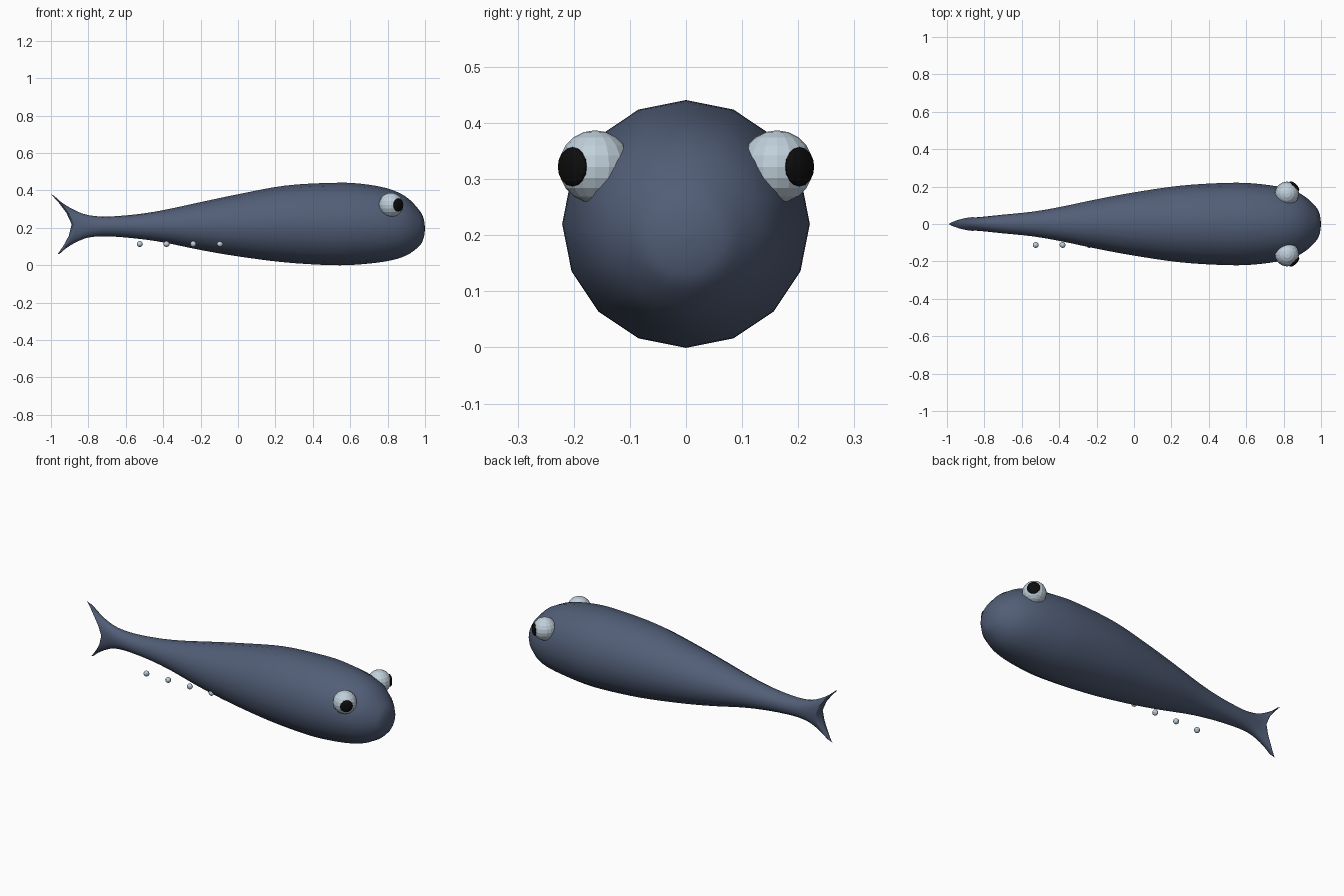
import bpy, bmesh, math
from mathutils import Vector

cube = bpy.data.objects.get("Cube")
if cube:
    bpy.data.objects.remove(cube, do_unlink=True)


def material(name, rgb):
    m = bpy.data.materials.new(name)
    m.use_nodes = True
    m.diffuse_color = (*rgb, 1)
    m.node_tree.nodes["Principled BSDF"].inputs["Base Color"].default_value = (*rgb, 1)
    return m


slate = material("slate blue", (0.083, 0.112, 0.185))
pale = material("pale blue grey", (0.53, 0.63, 0.71))
black = material("black", (0.004, 0.004, 0.004))


def finish(bm, name, mat, smooth):
    mesh = bpy.data.meshes.new(name)
    bmesh.ops.recalc_face_normals(bm, faces=bm.faces)
    for f in bm.faces:
        f.smooth = smooth
    bm.to_mesh(mesh)
    bm.free()
    mesh.materials.append(mat)
    obj = bpy.data.objects.new(name, mesh)
    bpy.context.collection.objects.link(obj)
    return obj


def ball(name, centre, radius, mat, axis=(0, 0, 1), flat=1, segments=16, rings=10):
    bm = bmesh.new()
    bmesh.ops.create_uvsphere(bm, u_segments=segments, v_segments=rings, radius=radius)
    obj = finish(bm, name, mat, False)
    obj.location = centre
    obj.scale.z = flat
    obj.rotation_euler = Vector(axis).to_track_quat('Z', 'Y').to_euler()
    return obj


def spline(rows, steps):
    """Smooth the section rows with a Catmull-Rom curve."""
    pts = [Vector(r) for r in rows]
    pts = [pts[0]] + pts + [pts[-1]]
    for a, b, c, d in zip(pts, pts[1:], pts[2:], pts[3:]):
        for k in range(steps):
            t = k / steps
            yield (b * 2 + (c - a) * t + (a * 2 - b * 5 + c * 4 - d) * t ** 2
                   + (b * 3 - a - c * 3 + d) * t ** 3) / 2
    yield pts[-1]


# Body sections, nose to tail: x, half height, half width, centre height, fork depth
sections = [
    (1, 0, 0, .197, 0), (.993, .05, .05, .197, 0), (.97, .095, .095, .198, 0),
    (.9, .156, .156, .208, 0), (.8, .194, .194, .216, 0), (.65, .216, .216, .22, 0),
    (.5, .22, .22, .22, 0), (.25, .205, .205, .22, 0), (0, .166, .169, .213, 0),
    (-.2, .128, .132, .209, 0), (-.4, .086, .09, .208, 0), (-.55, .064, .065, .207, 0),
    (-.7, .053, .05, .207, 0), (-.8, .06, .041, .208, .015), (-.87, .086, .036, .209, .03),
    (-.93, .122, .036, .212, .06), (-.965, .152, .03, .216, .085), (-.982, .16, 0, .218, .093)]

# Body and forked tail lofted as one skin
SIDES = 16
bm = bmesh.new()
previous = None
for x, high, wide, mid, fork in spline(sections, 4):
    ring = []
    for i in range(SIDES):
        a = math.tau * i / SIDES
        s = math.sin(a)
        px = x + fork * (1 - abs(s) ** 1.5) - .18 * fork * s
        ring.append(bm.verts.new((px, math.cos(a) * wide, mid + s * high)))
    if previous:
        for i in range(SIDES):
            j = (i + 1) % SIDES
            bm.faces.new((previous[i], previous[j], ring[j], ring[i]))
    previous = ring
bmesh.ops.remove_doubles(bm, verts=bm.verts, dist=.0005)
finish(bm, "body", slate, True)

# Eyes and pupils, looking forward and outward
for side, label in ((-1, "right"), (1, "left")):
    eye = Vector((.818, side * .162, .322))
    look = Vector((.7, side * .72, 0)).normalized()
    ball(label + "_eye", eye, .065, pale)
    ball(label + "_pupil", eye + look * .056, .035, black, look, .4)

# Row of small beads along the right flank
for i in range(4):
    ball(f"bead_{i + 1}", (-.525 + .143 * i, -.112, .113), .016, pale, segments=12, rings=8)
